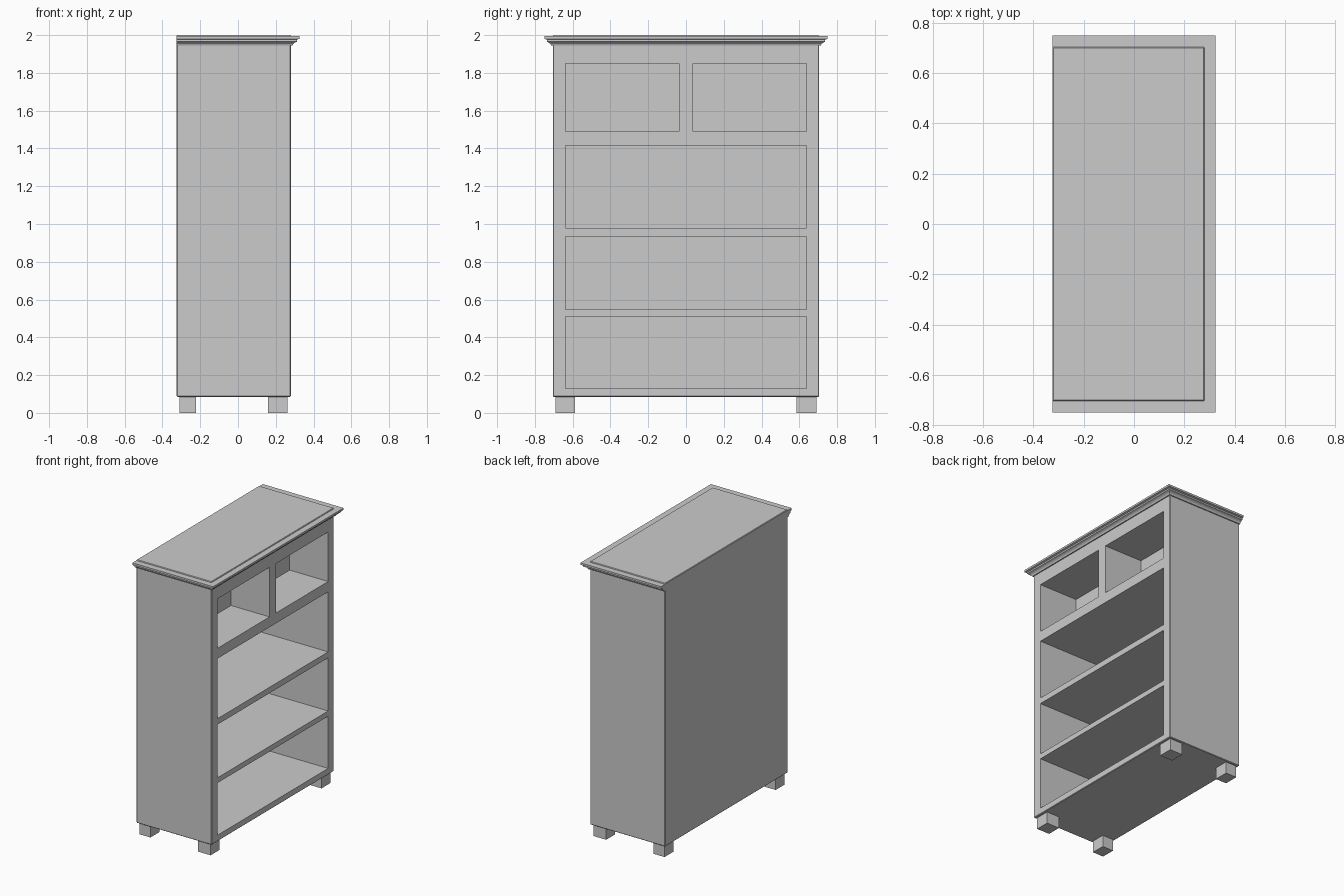
import bpy, bmesh

if "Cube" in bpy.data.objects:
    bpy.data.objects.remove(bpy.data.objects["Cube"])

BACK, FRONT, HALF = -0.325, 0.28, 0.705   # carcass extents: x back, x front, half width in y


def box(name, x, y, z):
    bm = bmesh.new()
    bmesh.ops.create_cube(bm, size=1)
    for v in bm.verts:
        v.co = [r[0] if c < 0 else r[1] for c, r in zip(v.co, (x, y, z))]
    return mesh_object(name, bm)


def mesh_object(name, bm):
    bmesh.ops.recalc_face_normals(bm, faces=bm.faces)
    me = bpy.data.meshes.new(name)
    bm.to_mesh(me)
    bm.free()
    ob = bpy.data.objects.new(name, me)
    bpy.context.collection.objects.link(ob)
    return ob


# Carcass with slightly eased edges
carcass = box("carcass", (BACK, FRONT), (-HALF, HALF), (0.085, 2.0))
bevel = carcass.modifiers.new("eased_edges", 'BEVEL')
bevel.width = 0.004
bevel.segments = 1

# Drawer openings: back x, y range, z range
openings = [
    (-0.03, (-0.637, -0.037), (1.49, 1.85)),
    (-0.03, (0.037, 0.637), (1.49, 1.85)),
    (-0.305, (-0.637, 0.637), (0.978, 1.415)),
    (-0.305, (-0.637, 0.637), (0.548, 0.935)),
    (-0.305, (-0.637, 0.637), (0.13, 0.51)),
]
cutters = []
for i, (xb, y, z) in enumerate(openings):
    cutter = box(f"opening_cutter_{i}", (xb, 0.4), y, z)
    cutter.hide_render = True
    cutters.append(cutter)
    cut = carcass.modifiers.new(f"opening_{i}", 'BOOLEAN')
    cut.operation = 'DIFFERENCE'
    cut.solver = 'EXACT'
    cut.object = cutter

# Bake the openings and drop the cutters
bpy.context.view_layer.objects.active = carcass
for mod in list(carcass.modifiers):
    bpy.ops.object.modifier_apply(modifier=mod.name)
for cutter in cutters:
    bpy.data.objects.remove(cutter)

# Crown moulding: profile (overhang, z) swept around the sides and front with mitres
profile = [(-0.01, 1.944), (0.008, 1.944), (0.012, 1.953), (0.02, 1.96), (0.032, 1.965),
           (0.032, 1.976), (0.045, 1.98), (0.045, 1.994), (-0.01, 1.994)]
bm = bmesh.new()
rings = []
for end, side in ((0, -1), (1, -1), (1, 1), (0, 1)):
    rings.append([bm.verts.new((FRONT + o if end else BACK, side * (HALF + o), z))
                  for o, z in profile])
n = len(profile)
for a, b in zip(rings, rings[1:]):
    for i in range(n):
        j = (i + 1) % n
        bm.faces.new((a[i], a[j], b[j], b[i]))
bm.faces.new(rings[0])
bm.faces.new(rings[-1])
mesh_object("crown_moulding", bm)

# Four block feet
for fb, x in (("front", (0.16, 0.263)), ("back", (-0.31, -0.222))):
    for side, y in (("left", (-0.69, -0.588)), ("right", (0.585, 0.69))):
        box(f"{fb}_{side}_foot", x, y, (0, 0.088))
